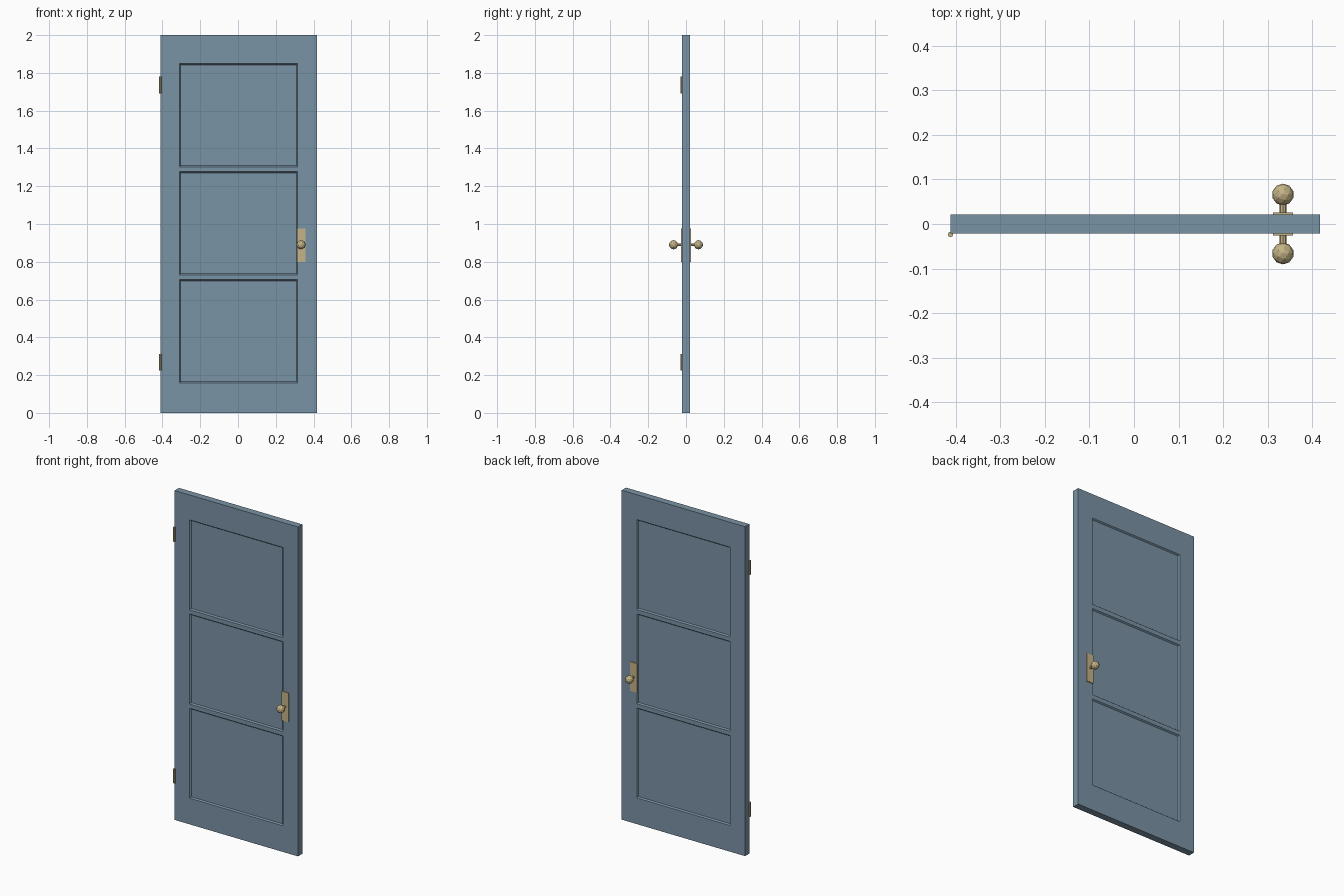
import bpy, bmesh
from math import pi
from mathutils import Vector, Matrix

cube = bpy.data.objects.get("Cube")
if cube:
    bpy.data.objects.remove(cube, do_unlink=True)


def material(name, rgb, metallic=0.0):
    m = bpy.data.materials.new(name)
    m.use_nodes = True
    m.diffuse_color = (*rgb, 1)
    bsdf = m.node_tree.nodes["Principled BSDF"]
    bsdf.inputs["Base Color"].default_value = (*rgb, 1)
    return m


paint = material("blue grey paint", (0.195, 0.292, 0.376))
brass = material("pale brass", (0.557, 0.456, 0.242))


def finish(bm, name, mat):
    bmesh.ops.recalc_face_normals(bm, faces=bm.faces)
    mesh = bpy.data.meshes.new(name)
    bm.to_mesh(mesh)
    bm.free()
    mesh.materials.append(mat)
    obj = bpy.data.objects.new(name, mesh)
    bpy.context.collection.objects.link(obj)
    return obj


def box(bm, lo, hi):
    lo, hi = Vector(lo), Vector(hi)
    place = Matrix.Translation((lo + hi) / 2) @ Matrix.Diagonal((*(hi - lo), 1))
    return bmesh.ops.create_cube(bm, size=1, matrix=place)["verts"]


# Door slab with three recessed panels on each face
THICK = 0.021
LEFT, RIGHT = -0.31, 0.316
PANELS = [(0.159, 0.705), (0.731, 1.277), (1.303, 1.849)]

bm = bmesh.new()
box(bm, (-0.4115, -THICK, 0), (0.4175, THICK, 2))
cuts = [((x, 0, 0), (1, 0, 0)) for x in (LEFT, RIGHT)]
cuts += [((0, 0, z), (0, 0, 1)) for pair in PANELS for z in pair]
for point, normal in cuts:
    bmesh.ops.bisect_plane(bm, geom=bm.verts[:] + bm.edges[:] + bm.faces[:],
                           plane_co=point, plane_no=normal)
bm.normal_update()


def is_panel(face):
    c = face.calc_center_median()
    return (abs(face.normal.y) > 0.9 and LEFT < c.x < RIGHT
            and any(a < c.z < b for a, b in PANELS))


bmesh.ops.inset_individual(bm, faces=[f for f in bm.faces if is_panel(f)],
                           thickness=0.009, depth=-0.008)
finish(bm, "door_slab", paint)

# Lock plate, spindle and knob on both sides
KNOB_X, KNOB_Z = 0.334, 0.89
for side, label in ((-1, "front"), (1, "back")):
    bm = bmesh.new()
    box(bm, (KNOB_X - 0.0225, side * 0.0225 - 0.0035, 0.8),
        (KNOB_X + 0.0225, side * 0.0225 + 0.0035, 0.977))
    finish(bm, label + "_lock_plate", brass)

    bm = bmesh.new()
    turn = Matrix.Translation((KNOB_X, side * 0.038, KNOB_Z)) @ Matrix.Rotation(pi / 2, 4, "X")
    bmesh.ops.create_cone(bm, cap_ends=True, segments=8, radius1=0.0075,
                          radius2=0.0075, depth=0.03, matrix=turn)
    finish(bm, label + "_spindle", brass)

    bm = bmesh.new()
    bmesh.ops.create_icosphere(bm, subdivisions=2, radius=0.0245,
                               matrix=Matrix.Translation((KNOB_X, side * 0.066, KNOB_Z)))
    finish(bm, label + "_knob", brass)

# Hinge barrels
for label, z in (("lower", 0.268), ("upper", 1.736)):
    bm = bmesh.new()
    bmesh.ops.create_cone(bm, cap_ends=True, segments=8, radius1=0.006, radius2=0.006,
                          depth=0.088, matrix=Matrix.Translation((-0.4115, -0.0235, z)))
    finish(bm, label + "_hinge", brass)
